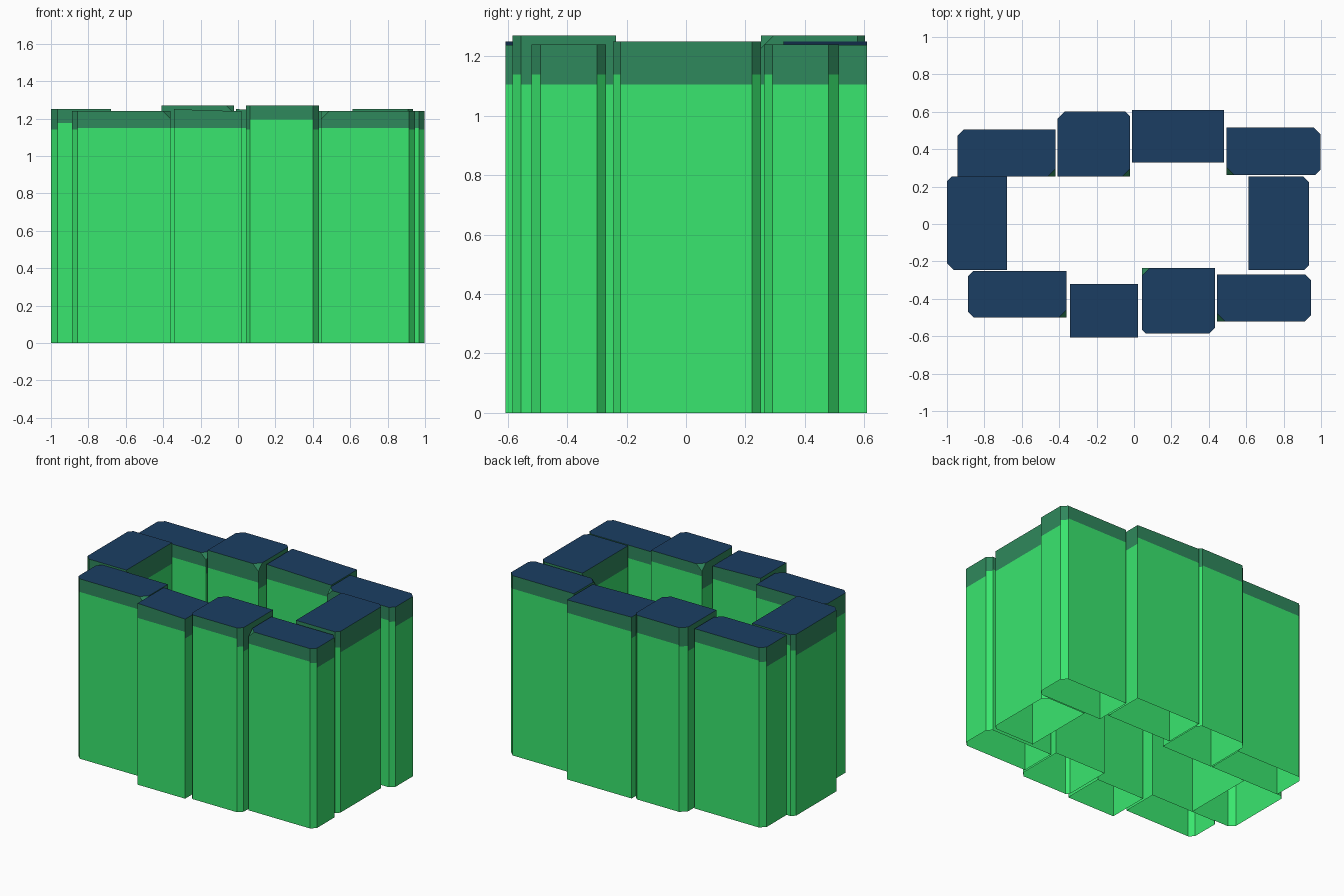
import bpy, bmesh
from mathutils import Vector

if "Cube" in bpy.data.objects:
    bpy.data.objects.remove(bpy.data.objects["Cube"])


def srgb(r, g, b):
    def lin(c):
        c /= 255
        return c / 12.92 if c <= 0.04045 else ((c + 0.055) / 1.055) ** 2.4
    return (lin(r), lin(g), lin(b), 1)


def material(name, rgb):
    m = bpy.data.materials.new(name)
    m.diffuse_color = srgb(*rgb)
    m.use_nodes = True
    m.node_tree.nodes["Principled BSDF"].inputs["Base Color"].default_value = m.diffuse_color
    return m


MATS = [material("bright green", (57, 230, 110)),
        material("dark green", (47, 136, 92)),
        material("navy", (27, 62, 99))]


def block(name, x0, x1, y0, y1, top, bevels=(0, 0, 0, 0), cut=None,
          band=1.15, slope=0.0):
    """Open-bottomed upright block. Corners run counter-clockwise from the
    front left; bevels are per corner, cut is the corner nicked at the top."""
    corners = [Vector(c) for c in ((x0, y0), (x1, y0), (x1, y1), (x0, y1))]
    outline = []                       # (point, is nicked)
    for i, c in enumerate(corners):
        if bevels[i]:
            for other in (corners[i - 1], corners[(i + 1) % 4]):
                outline.append((c + (other - c).normalized() * bevels[i], False))
        else:
            outline.append((c, i == cut))

    bm = bmesh.new()

    def at(p, z):
        return bm.verts.new((p.x, p.y, z))

    def top_z(p):
        return top - slope * (p.x - x0) / (x1 - x0)

    def face(points, mat):
        bm.faces.new([at(p, z) for p, z in points]).material_index = mat

    nick, cap = 0.042, []
    for i, (p, p_cut) in enumerate(outline):
        q, q_cut = outline[(i + 1) % len(outline)]
        d = (q - p).normalized()
        # side-facing walls have a deeper dark band than front and back ones
        z = band if abs(d.x) > 0.9 else 1.105 if abs(d.y) > 0.9 else 1.14
        a = p + d * nick if p_cut else p
        b = q - d * nick if q_cut else q
        face([(p, 0), (q, 0), (q, z), (p, z)], 0)
        upper = [(p, z), (q, z)]
        if q_cut:
            upper.append((q, top - nick))
        upper += [(b, top_z(b)), (a, top_z(a))]
        if p_cut:
            upper.append((p, top - nick))
            # sloping facet on the nicked corner
            e = (p - outline[i - 1][0]).normalized()
            face([(p - e * nick, top), (p, top - nick), (a, top)], 1)
        face(upper, 1)                 # dark band
        cap.append((a, top_z(a)))
        if q_cut:
            cap.append((b, top_z(b)))
    face(cap, 2)
    bmesh.ops.remove_doubles(bm, verts=bm.verts, dist=1e-5)

    mesh = bpy.data.meshes.new(name)
    bm.to_mesh(mesh)
    bm.free()
    for m in MATS:
        mesh.materials.append(m)
    obj = bpy.data.objects.new(name, mesh)
    bpy.context.collection.objects.link(obj)


# back row
block("back_block_1", -0.945, -0.42, 0.253, 0.505, 1.24, (0, 0, 0, 0.035), 1)
block("back_block_2", -0.41, -0.022, 0.253, 0.602, 1.27, (0, 0, 0.025, 0.04), 1)
block("back_block_3", -0.012, 0.482, 0.328, 0.61, 1.25, slope=0.012)
block("back_block_4", 0.495, 0.998, 0.262, 0.515, 1.24, (0, 0.03, 0.035, 0), 0)
# end blocks
block("left_block", -1.0, -0.68, -0.245, 0.253, 1.25, (0.035, 0, 0, 0.025),
      band=1.175)
block("right_block", 0.613, 0.935, -0.245, 0.253, 1.25, (0, 0.025, 0.03, 0),
      band=1.175)
# front row
block("front_block_1", -0.888, -0.36, -0.50, -0.25, 1.24, (0.03, 0, 0, 0.03), 1)
block("front_block_2", -0.342, 0.022, -0.607, -0.322, 1.25, slope=0.012)
block("front_block_3", 0.043, 0.432, -0.585, -0.235, 1.27, (0.02, 0.03, 0, 0), 3,
      band=1.195)
block("front_block_4", 0.445, 0.945, -0.52, -0.27, 1.24, (0, 0.03, 0.03, 0), 0)
